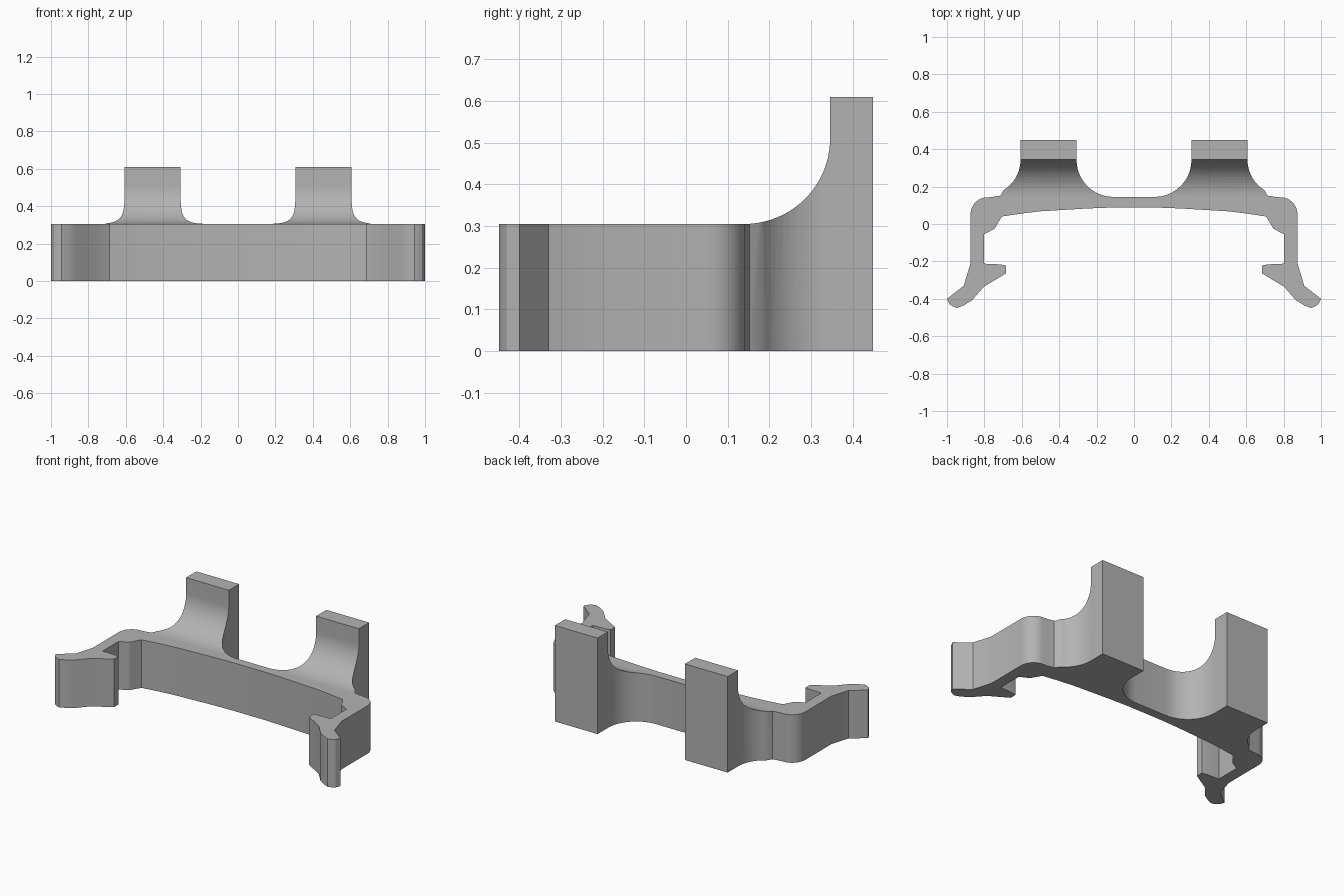
import bpy
import bmesh
from math import cos, sin, radians
from mathutils import Vector

cube = bpy.data.objects.get("Cube")
if cube:
    bpy.data.objects.remove(cube, do_unlink=True)

BAND_TOP, PAD_TOP = 0.305, 0.61

grey = bpy.data.materials.new("plain_grey")
grey.use_nodes = True
grey.diffuse_color = (0.45, 0.45, 0.45, 1)
grey.node_tree.nodes["Principled BSDF"].inputs["Base Color"].default_value = (0.45, 0.45, 0.45, 1)


def arc(cx, cy, r, start, end, steps=14):
    angles = [radians(start + (end - start) * i / steps) for i in range(steps + 1)]
    return [(cx + r * cos(a), cy + r * sin(a)) for a in angles]


def prism(name, points, sweep):
    """Closed outline of 3D points swept along a vector."""
    bm = bmesh.new()
    face = bm.faces.new([bm.verts.new(p) for p in points])
    grown = bmesh.ops.extrude_face_region(bm, geom=[face])["geom"]
    bmesh.ops.translate(bm, vec=Vector(sweep),
                        verts=[v for v in grown if isinstance(v, bmesh.types.BMVert)])
    bmesh.ops.recalc_face_normals(bm, faces=bm.faces)
    mesh = bpy.data.meshes.new(name)
    bm.to_mesh(mesh)
    bm.free()
    mesh.materials.append(grey)
    obj = bpy.data.objects.new(name, mesh)
    bpy.context.collection.objects.link(obj)
    return obj


# Half plan: back edge with flared mounting pad
half = arc(0.11, 0.342, 0.197, 270, 360)
half += [(0.307, 0.449), (0.607, 0.449)]
half += arc(0.795, 0.342, 0.188, 180, 238, 10)
# Rounded shoulder and outside of the arm
half += [(0.715, 0.152), (0.76, 0.144)]
half += arc(0.783, 0.052, 0.091, 80, 0, 8)
half += [(0.874, -0.21), (0.91, -0.33), (1.0, -0.4)]
# Rounded toe and inward hook
half += [(0.985, -0.43), (0.965, -0.443), (0.945, -0.449), (0.91, -0.435), (0.866, -0.408),
         (0.802, -0.335), (0.685, -0.265), (0.685, -0.222), (0.715, -0.216), (0.802, -0.212)]
# Inside corner and slightly bowed front edge
half += [(0.802, -0.055), (0.745, -0.025), (0.707, 0.04), (0.6, 0.056), (0.5, 0.068),
         (0.25, 0.083), (0.12, 0.088)]
plan = half + [(-x, y) for x, y in reversed(half)]
clip = prism("clip_bracket", [(x, y, 0) for x, y in plan], (0, 0, PAD_TOP))

# Side silhouette: low band curving up to the tall pads
side = [(-0.6, -0.1), (-0.6, BAND_TOP)]
side += arc(0.14, BAND_TOP + 0.206, 0.206, 270, 360, 20)
side += [(0.346, 0.7), (0.6, 0.7), (0.6, -0.1)]
cutter = prism("side_cutter", [(-1.2, y, z) for y, z in side], (2.4, 0, 0))
cutter.hide_render = True

cut = clip.modifiers.new("side_shape", "BOOLEAN")
cut.operation = "INTERSECT"
cut.solver = "EXACT"
cut.object = cutter

bpy.ops.object.select_all(action="DESELECT")
clip.select_set(True)
bpy.context.view_layer.objects.active = clip
bpy.ops.object.modifier_apply(modifier=cut.name)
bpy.data.objects.remove(cutter, do_unlink=True)
bpy.ops.object.shade_smooth_by_angle(angle=radians(25))
